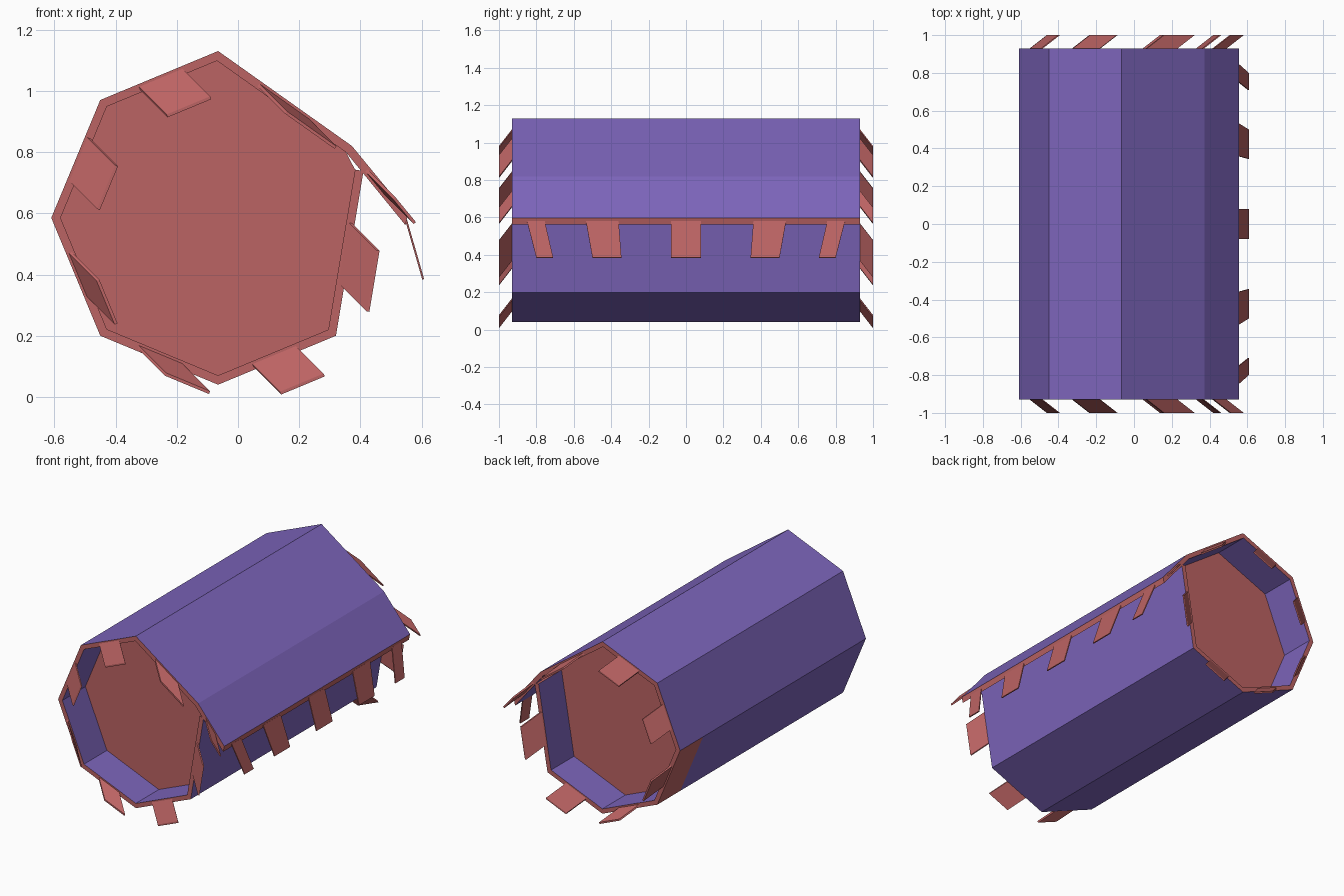
import bpy, bmesh
from mathutils import Vector

cube = bpy.data.objects.get("Cube")
if cube:
    bpy.data.objects.remove(cube, do_unlink=True)


def material(name, rgb):
    m = bpy.data.materials.new(name)
    m.use_nodes = True
    m.diffuse_color = (*rgb, 1)
    m.node_tree.nodes["Principled BSDF"].inputs["Base Color"].default_value = (*rgb, 1)
    return m


purple = material("purple_skin", (0.205, 0.13, 0.50))
red = material("red_core", (0.50, 0.125, 0.125))


def finish(name, bm, *mats):
    bmesh.ops.recalc_face_normals(bm, faces=bm.faces)
    me = bpy.data.meshes.new(name)
    bm.to_mesh(me)
    bm.free()
    for m in mats:
        me.materials.append(m)
    ob = bpy.data.objects.new(name, me)
    bpy.context.collection.objects.link(ob)
    return ob


# Cross-section (x, z) from the loose flap edge round to the tucked wall edge
OUTER = [Vector(p) for p in [
    (0.555, 0.598), (0.372, 0.82), (-0.065, 1.13), (-0.45, 0.97), (-0.61, 0.585),
    (-0.45, 0.20), (-0.065, 0.04), (0.32, 0.20), (0.41, 0.738)]]
HALF, CAP, WALL = 0.93, 0.70, 0.028


def side_normal(i):
    d = (OUTER[i + 1] - OUTER[i]).normalized()
    return Vector((-d.y, d.x))


def inset(i):
    # Mitred inward offset of one profile point
    a, b = side_normal(max(i - 1, 0)), side_normal(min(i, len(OUTER) - 2))
    m = (a + b).normalized()
    return OUTER[i] + m * (WALL / m.dot(a))


INNER = [inset(i) for i in range(len(OUTER))]
INNER[0] = Vector((0.547, 0.561))


# Rolled shell: purple skins inside and out, red on every cut edge
bm = bmesh.new()
stations = (-HALF, CAP, HALF)
rings = [[[bm.verts.new((p.x, y, p.y)) for p in line] for line in (OUTER, INNER)]
         for y in stations]


def face(verts, index):
    bm.faces.new(verts).material_index = index


for (o0, i0), (o1, i1) in zip(rings, rings[1:]):
    back = o1 is rings[-1][0]
    for k in range(len(OUTER) - 1):
        patch = back and k == 4          # red patch on the lower side
        face((o0[k], o0[k + 1], o1[k + 1], o1[k]), int(patch))
        face((i0[k], i1[k], i1[k + 1], i0[k + 1]), 0)
    for k in (0, -1):
        face((o0[k], o1[k], i1[k], i0[k]), 1)
for o, i in (rings[0], rings[-1]):
    for k in range(len(OUTER) - 1):
        face((o[k], o[k + 1], i[k + 1], i[k]), 1)
finish("rolled_shell", bm, purple, red)

# Recessed end caps
for name, y in (("front_cap", -CAP), ("back_cap", CAP)):
    bm = bmesh.new()
    bm.faces.new([bm.verts.new((p.x, y, p.y)) for p in INNER[1:]])
    finish(name, bm, red)


def tab(name, base, tip, depth):
    # Thin plate between a base edge and a tip edge
    bm = bmesh.new()
    quad = [Vector(p) for p in (*base, *reversed(tip))]
    lo = [bm.verts.new(p) for p in quad]
    hi = [bm.verts.new(p + depth) for p in quad]
    bm.faces.new(lo)
    bm.faces.new(hi)
    for k in range(4):
        n = (k + 1) % 4
        bm.faces.new((lo[k], lo[n], hi[n], hi[k]))
    finish(name, bm, red)


# Slanted tabs around both ends, one per side
for end, s in (("front", -1), ("back", 1)):
    for k in range(len(OUTER) - 1):
        n = side_normal(k)
        base = []
        for t in (0.31, 0.68):
            p = OUTER[k].lerp(OUTER[k + 1], t) + n * 0.009
            base.append(Vector((p.x, s * HALF, p.y)))
        shift = Vector((0.09, s * 0.07, -0.09))
        tab(f"{end}_tab_{k + 1}", base, [p + shift for p in base],
            Vector((n.x, 0, n.y)) * 0.01)

# Tabs hanging from the flap edge, converging towards the middle
FLAP_TABS = [(-0.08, 0.08, -0.08, 0.08), (0.36, 0.535, 0.345, 0.50),
             (0.755, 0.85, 0.71, 0.80)]
for k, (a, b, c, d) in enumerate(FLAP_TABS):
    for side, s in (("front", -1), ("back", 1)):
        if k == 0 and s < 0:
            continue
        tab(f"flap_tab_{side}_{k}",
            [(0.552, s * a, 0.58), (0.552, s * b, 0.58)],
            [(0.608, s * c, 0.385), (0.608, s * d, 0.385)], Vector((-0.006, 0, -0.002)))
